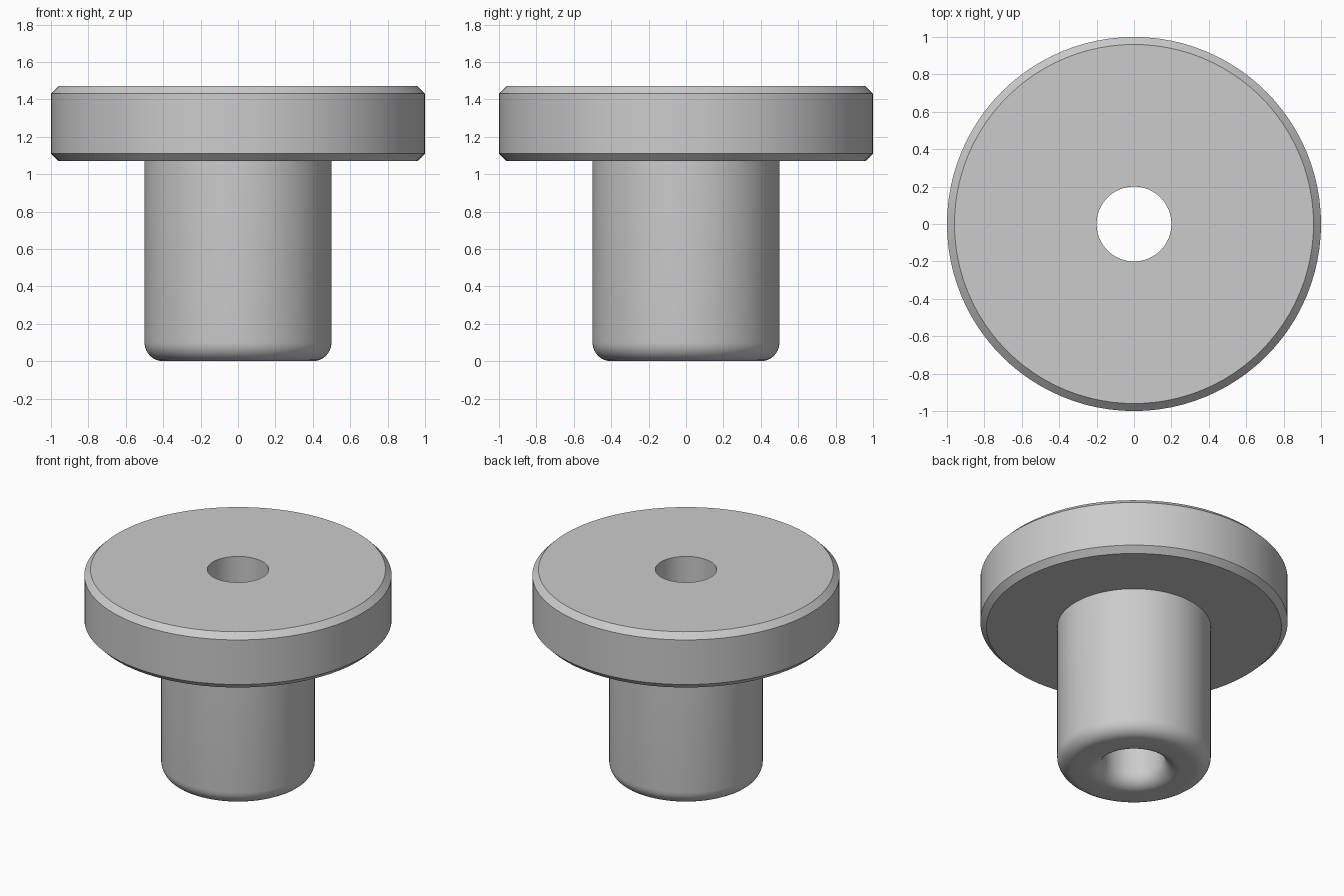
import bpy
import bmesh
import math

SEGMENTS = 96
FILLET = 0.1

cube = bpy.data.objects.get("Cube")
if cube:
    bpy.data.objects.remove(cube)

grey = bpy.data.materials.new("plain grey")
grey.use_nodes = True
colour = (0.6, 0.6, 0.6, 1)
grey.diffuse_color = colour
grey.node_tree.nodes["Principled BSDF"].inputs["Base Color"].default_value = colour


def arc(cx, cz, radius, start, end, steps=8):
    """Points of a rounded corner in the radius-height plane."""
    angles = [math.radians(start + (end - start) * i / steps) for i in range(steps + 1)]
    return [(cx + radius * math.cos(a), cz + radius * math.sin(a)) for a in angles]


def lathe(name, profile):
    """Turn a closed radius-height profile around the z axis."""
    bm = bmesh.new()
    verts = [bm.verts.new((r, 0, z)) for r, z in profile]
    edges = [bm.edges.new((a, b)) for a, b in zip(verts, verts[1:] + verts[:1])]
    bmesh.ops.spin(bm, geom=verts + edges, cent=(0, 0, 0), axis=(0, 0, 1),
                   angle=math.tau, steps=SEGMENTS, use_merge=True)
    bmesh.ops.remove_doubles(bm, verts=bm.verts, dist=1e-5)
    bmesh.ops.recalc_face_normals(bm, faces=bm.faces)
    mesh = bpy.data.meshes.new(name)
    bm.to_mesh(mesh)
    bm.free()
    obj = bpy.data.objects.new(name, mesh)
    bpy.context.collection.objects.link(obj)
    mesh.materials.append(grey)
    bpy.ops.object.select_all(action="DESELECT")
    obj.select_set(True)
    bpy.context.view_layer.objects.active = obj
    bpy.ops.object.shade_smooth_by_angle(angle=math.radians(30))
    return obj


# Shank with rounded outer foot and rounded bore mouth, chamfered head, straight bore
bore, shank, head = 0.2, 0.5, 1.0
head_bottom, head_top, chamfer = 1.07, 1.47, 0.04

profile = arc(bore + FILLET, FILLET, FILLET, 180, 270)
profile += arc(shank - FILLET, FILLET, FILLET, 270, 360)
profile += [
    (shank, head_bottom),
    (head - chamfer, head_bottom),
    (head, head_bottom + chamfer),
    (head, head_top - chamfer),
    (head - chamfer, head_top),
    (bore, head_top),
]
lathe("flanged_bushing", profile)
